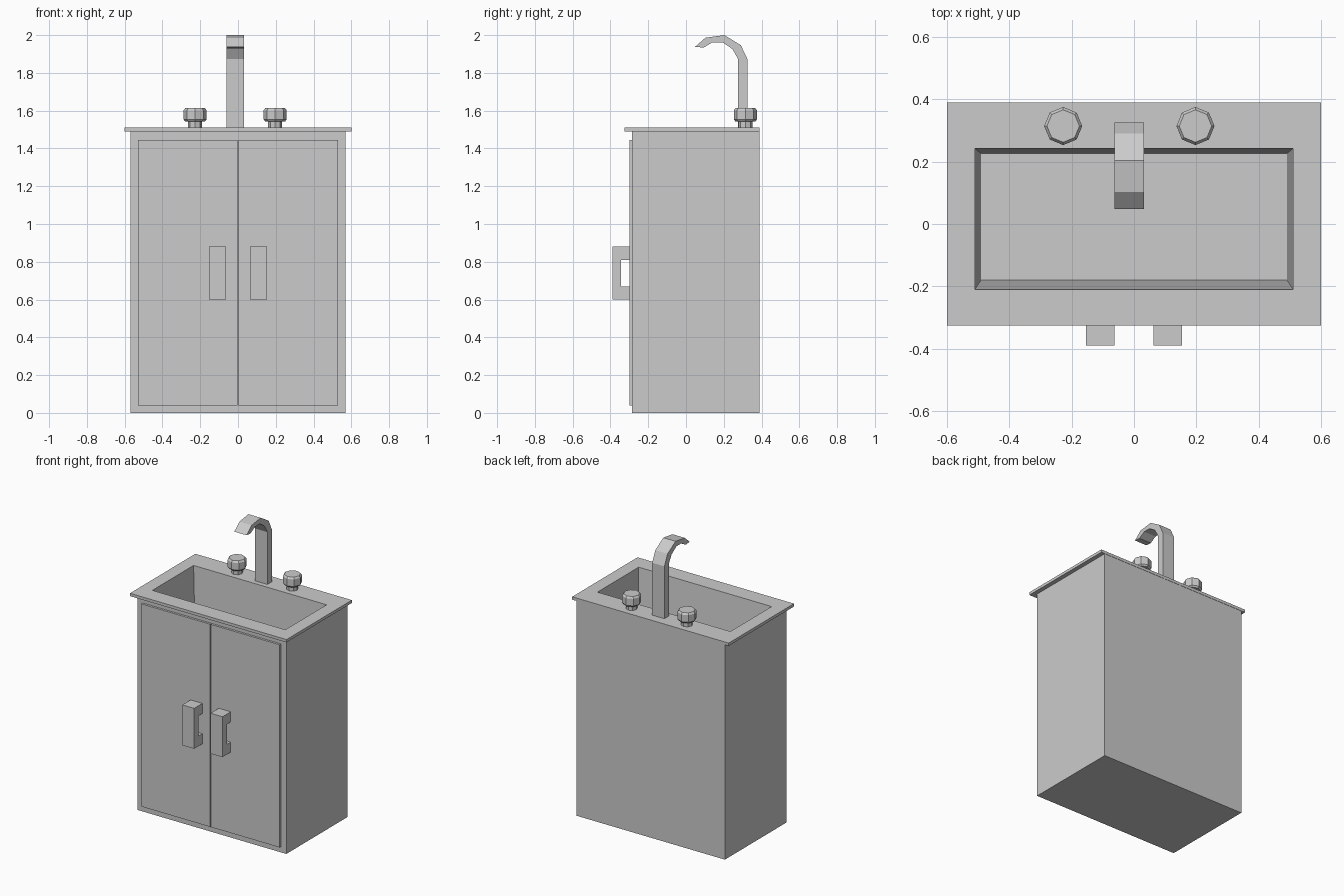
import bpy, bmesh, math

if "Cube" in bpy.data.objects:
    bpy.data.objects.remove(bpy.data.objects["Cube"])


def make_object(name, bm):
    bmesh.ops.recalc_face_normals(bm, faces=bm.faces)
    mesh = bpy.data.meshes.new(name)
    bm.to_mesh(mesh)
    bm.free()
    obj = bpy.data.objects.new(name, mesh)
    bpy.context.collection.objects.link(obj)
    return obj


def loft(name, rings, cap_start=True, cap_end=True):
    """Join rings of points with quads, optionally closing the ends."""
    bm = bmesh.new()
    loops = [[bm.verts.new(p) for p in ring] for ring in rings]
    n = len(loops[0])
    for a, b in zip(loops, loops[1:]):
        for i in range(n):
            j = (i + 1) % n
            bm.faces.new((a[i], a[j], b[j], b[i]))
    if cap_start:
        bm.faces.new(loops[0])
    if cap_end:
        bm.faces.new(loops[-1])
    return make_object(name, bm)


def rect(x, y0, y1, z, cx=0):
    return [(cx - x, y0, z), (cx + x, y0, z), (cx + x, y1, z), (cx - x, y1, z)]


def extrude_x(name, profile, x0, x1):
    return loft(name, [[(x, y, z) for y, z in profile] for x in (x0, x1)])


def octagon(cx, cy, r, z):
    return [(cx + r * math.cos(i * math.pi / 4), cy + r * math.sin(i * math.pi / 4), z)
            for i in range(8)]


# Cabinet body, open at the top under the sink
loft("cabinet", [rect(0.57, -0.285, 0.388, 0), rect(0.57, -0.285, 0.388, 1.49)],
     cap_end=False)

# Counter rim running down into the tapered basin
loft("sink_top", [rect(0.57, -0.285, 0.388, 1.49), rect(0.60, -0.326, 0.39, 1.49),
                  rect(0.60, -0.326, 0.39, 1.51), rect(0.51, -0.21, 0.242, 1.51),
                  rect(0.49, -0.18, 0.226, 1.16)], cap_start=False)

# Doors and bracket handles
handle_profile = [(-0.30, 0.60), (-0.39, 0.60), (-0.39, 0.88), (-0.30, 0.88),
                  (-0.30, 0.81), (-0.343, 0.81), (-0.343, 0.67), (-0.30, 0.67)]
for side, s in (("left", -1), ("right", 1)):
    loft(side + "_door", [rect(0.2635, -0.30, -0.285, z, s * 0.2665)
                          for z in (0.04, 1.445)])
    extrude_x(side + "_handle", handle_profile, s * 0.063, s * 0.154)

# Tap knobs
for side, cx in (("left", -0.227), ("right", 0.197)):
    sections = [(0.037, 1.51), (0.037, 1.542), (0.052, 1.542), (0.061, 1.553),
                (0.061, 1.602), (0.052, 1.614)]
    loft(side + "_knob", [octagon(cx, 0.314, r, z) for r, z in sections])

# Curved faucet
outer = [(0.325, 1.51), (0.325, 1.873), (0.29, 1.947), (0.203, 2.0),
         (0.103, 1.986), (0.048, 1.938)]
inner = [(0.093, 1.934), (0.14, 1.962), (0.193, 1.962), (0.246, 1.926),
         (0.276, 1.873), (0.276, 1.51)]
extrude_x("faucet", outer + inner, -0.062, 0.032)
